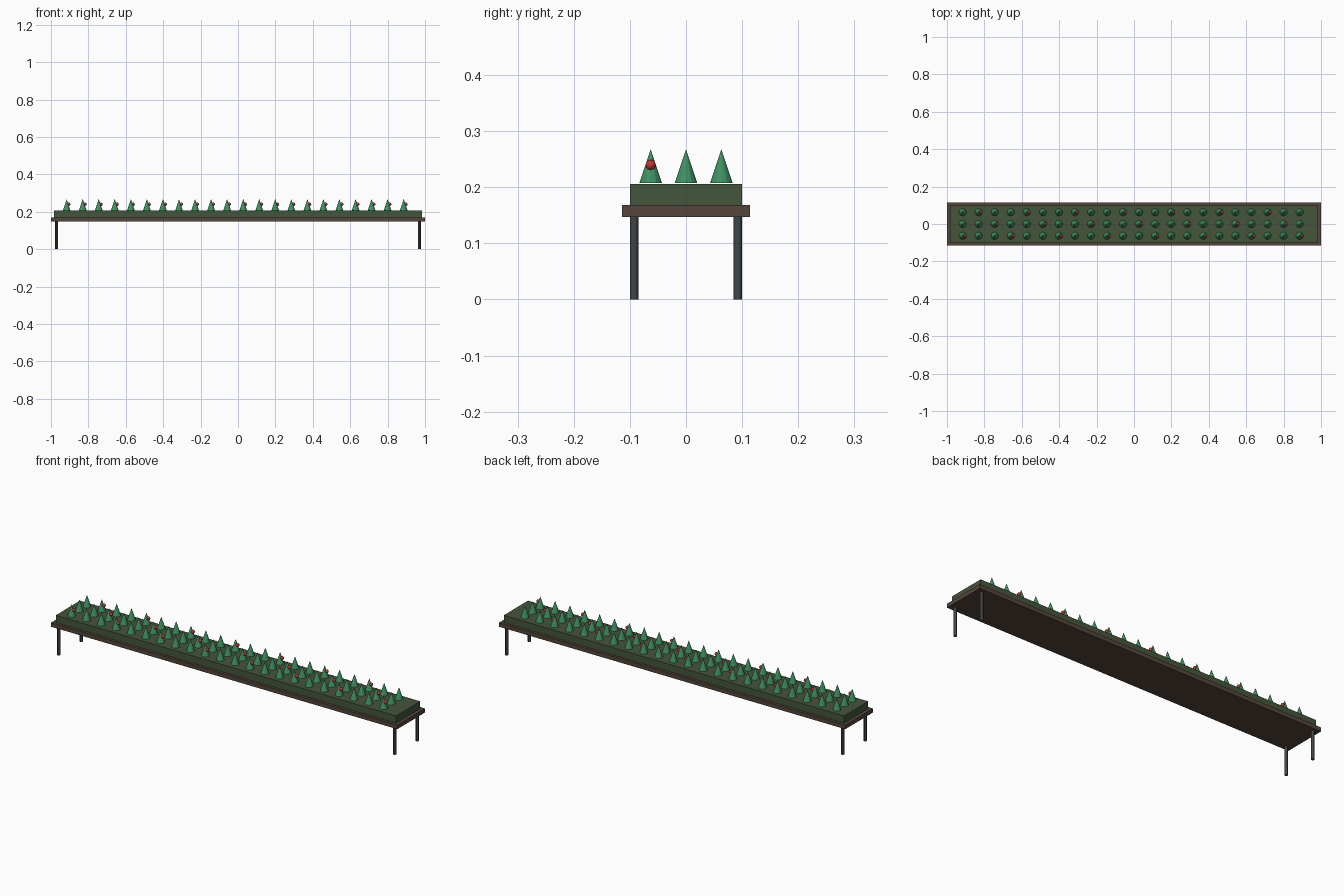
import bpy

if "Cube" in bpy.data.objects:
    bpy.data.objects.remove(bpy.data.objects["Cube"])


def material(name, color):
    m = bpy.data.materials.new(name)
    m.diffuse_color = (*color, 1)
    m.use_nodes = True
    m.node_tree.nodes["Principled BSDF"].inputs["Base Color"].default_value = m.diffuse_color
    return m


WOOD = material("brown_wood", (0.09, 0.06, 0.045))
MOSS = material("moss_green", (0.06, 0.09, 0.045))
LEAF = material("leaf_green", (0.05, 0.28, 0.12))
RED = material("berry_red", (0.5, 0.04, 0.03))
METAL = material("dark_metal", (0.05, 0.06, 0.065))


def finish(name, mat):
    ob = bpy.context.object
    ob.name = name
    ob.data.materials.append(mat)
    return ob


def box(name, sx, sy, z0, z1, mat):
    bpy.ops.mesh.primitive_cube_add(size=1, location=(0, 0, (z0 + z1) / 2))
    bpy.context.object.scale = (sx, sy, z1 - z0)
    return finish(name, mat)


def instance(src, name, loc):
    ob = bpy.data.objects.new(name, src.data)
    ob.location = loc
    bpy.context.collection.objects.link(ob)


# Shelf board and planting bed
box("shelf_board", 2.0, 0.228, 0.147, 0.168, WOOD)
box("planting_bed", 1.965, 0.2, 0.168, 0.206, MOSS)

# Four round legs
for sx in (-1, 1):
    for sy in (-1, 1):
        bpy.ops.mesh.primitive_cylinder_add(vertices=12, radius=0.0075, depth=0.148,
                                            location=(sx * 0.97, sy * 0.0925, 0.074))
        finish("leg", METAL)
        bpy.ops.object.shade_smooth_by_angle()

# Source plant and berry, reused for the whole bed
bpy.ops.mesh.primitive_cone_add(vertices=12, radius1=0.02, radius2=0, depth=0.06)
plant = finish("plant_source", LEAF)
bpy.ops.mesh.primitive_uv_sphere_add(segments=12, ring_count=8, radius=0.009)
berry = finish("berry_source", RED)
bpy.ops.object.shade_smooth_by_angle()

# Three rows of plants, every third one carrying a berry
for j in range(3):
    for i in range(22):
        x, y = -0.916 + i * 0.0858, (j - 1) * 0.063
        instance(plant, "plant", (x, y, 0.238))
        if (i + j) % 3 == 0:
            instance(berry, "berry", (x + 0.012, y, 0.24))

bpy.data.objects.remove(plant)
bpy.data.objects.remove(berry)
